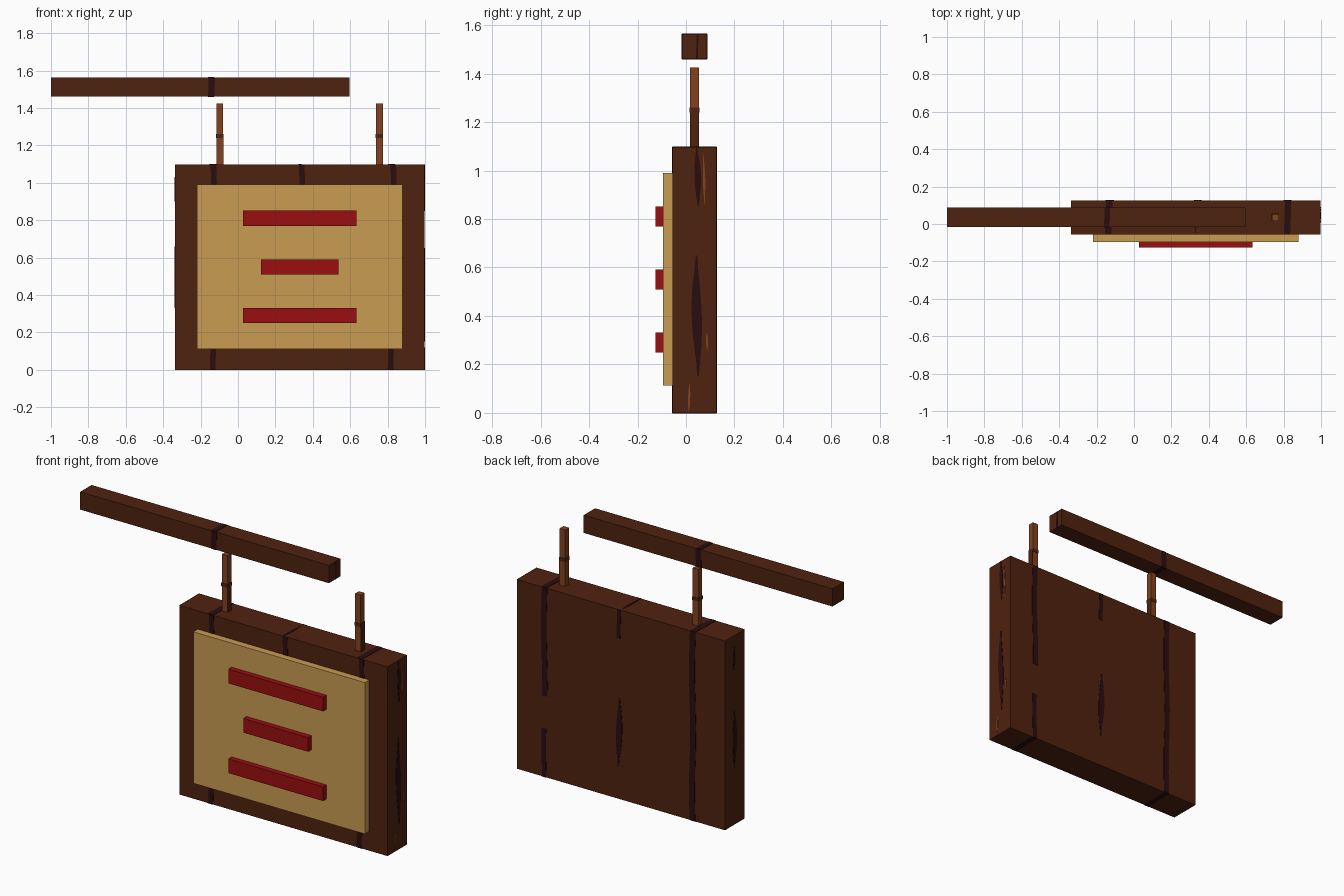
import bpy, bmesh, math
from mathutils import Vector

if "Cube" in bpy.data.objects:
    bpy.data.objects.remove(bpy.data.objects["Cube"])


def material(name, rgb):
    m = bpy.data.materials.new(name)
    m.diffuse_color = (*rgb, 1)
    m.use_nodes = True
    m.node_tree.nodes["Principled BSDF"].inputs["Base Color"].default_value = m.diffuse_color
    return m


BROWN = material("dark brown wood", (0.078, 0.016, 0.0048))
GRAIN = material("wood grain", (0.022, 0.004, 0.005))
TAN = material("tan panel", (0.578, 0.333, 0.084))
RED = material("red paint", (0.328, 0.0044, 0.0052))
COPPER = material("copper brown wood", (0.223, 0.054, 0.0144))


def finish(name, bm, mat):
    bmesh.ops.recalc_face_normals(bm, faces=bm.faces[:])
    me = bpy.data.meshes.new(name)
    bm.to_mesh(me)
    bm.free()
    me.materials.append(mat)
    ob = bpy.data.objects.new(name, me)
    bpy.context.collection.objects.link(ob)
    return ob


def box(name, x, y, z, mat):
    bm = bmesh.new()
    bmesh.ops.create_cube(bm, size=1)
    for v in bm.verts:
        v.co = Vector([(r[0] + r[1]) / 2 + c * (r[1] - r[0])
                       for c, r in zip(v.co, (x, y, z))])
    return finish(name, bm, mat)


T = 0.002  # grain plate thickness


def streak(name, normal, level, along, span, centre, width, taper=False, mat=GRAIN):
    """Thin wavy strip lying on the plane normal=level, running along an axis."""
    n_ax, a_ax = "xyz".index(normal[1]), "xyz".index(along)
    w_ax = 3 - n_ax - a_ax
    out = 1 if normal[0] == "+" else -1
    steps = 8 if span[1] - span[0] > 0.2 else 3

    def point(t, side):
        a = span[0] + t * (span[1] - span[0])
        w = width / 2 * (max(0.15, math.sin(math.pi * t)) if taper else 1)
        p = Vector((0, 0, 0))
        p[n_ax], p[a_ax] = level, a
        p[w_ax] = centre + 0.004 * math.sin(9 * a) + side * w
        return p

    bm = bmesh.new()
    ts = [i / steps for i in range(steps + 1)]
    ring = [point(t, -1) for t in ts] + [point(t, 1) for t in reversed(ts)]
    face = bm.faces.new([bm.verts.new(p) for p in ring])
    move = Vector((0, 0, 0))
    move[n_ax] = out * T
    ext = bmesh.ops.extrude_face_region(bm, geom=[face], use_keep_orig=True)
    bmesh.ops.translate(bm, vec=move, verts=[g for g in ext["geom"]
                                             if isinstance(g, bmesh.types.BMVert)])
    return finish(name, bm, mat)


# Board, face panel and raised bars
X0, X1, Y0, Y1, H = -0.338, 0.998, -0.055, 0.125, 1.097
box("sign_board", (X0, X1), (Y0, Y1), (0, H), BROWN)
box("face_panel", (-0.22, 0.88), (-0.095, Y0), (0.112, 0.99), TAN)
for z, half in ((0.29, 0.304), (0.55, 0.208), (0.81, 0.304)):
    box("raised_bar", (0.33 - half, 0.33 + half), (-0.126, -0.095),
        (z - 0.041, z + 0.041), RED)

# Hanging posts with a dark band, and dark lower right faces
for x in (-0.098, 0.756):
    r = 0.018
    box("hanging_post", (x - r, x + r), (0.017, 0.053), (H, 1.425), COPPER)
    box("post_band", (x - r - T, x + r + T), (0.017 - T, 0.053 + T), (1.24, 1.26), BROWN)
    box("post_dark_side", (x + r, x + r + T), (0.017, 0.053), (H, 1.24), BROWN)

# Overhead beam with a grain streak running round it
box("overhead_beam", (-1, 0.595), (-0.017, 0.087), (1.46, 1.563), BROWN)
for normal, level in (("-y", -0.017), ("+y", 0.087)):
    streak("beam_grain", normal, level, "z", (1.46, 1.563), -0.145, 0.034)
for normal, level in (("-z", 1.46), ("+z", 1.563)):
    streak("beam_grain", normal, level, "y", (-0.017, 0.087), -0.145, 0.03)
streak("beam_end_grain", "+x", 0.595, "z", (1.46, 1.56), 0.043, 0.008)

# Grain on the board front, above and below the panel
for x, span in ((-0.13, (0.99, H)), (0.342, (0.99, H)), (0.832, (0.99, H)),
                (-0.136, (0, 0.112)), (0.815, (0, 0.112))):
    streak("front_grain", "-y", Y0, "z", span, x, 0.03)

# Grain on the board back
for x, span, w, taper in ((-0.13, (0, H), 0.036, False),
                          (0.82, (0.47, H), 0.034, False),
                          (0.82, (0, 0.28), 0.028, False),
                          (0.342, (0.93, H), 0.024, False),
                          (0.342, (0.19, 0.585), 0.04, True)):
    streak("back_grain", "+y", Y1, "z", span, x, w, taper)

# Grain on top and underside
for x in (-0.136, 0.82):
    streak("top_grain", "+z", H, "y", (Y0, Y1), x, 0.034)
    streak("bottom_grain", "-z", 0, "y", (Y0, Y1), x, 0.03)
streak("top_grain_fine", "+z", H, "y", (-0.05, 0.1), 0.33, 0.016, True)

# Grain on the two narrow sides
for span, w in (((0.85, H), 0.028), ((0.15, 0.65), 0.042)):
    streak("right_grain", "+x", X1, "z", span, 0.046, w, True)
for span, w in (((0.9, 1.03), 0.025), ((0.33, 0.66), 0.036)):
    streak("left_grain", "-x", X0, "z", span, 0.04, w, True)

# Small copper slivers on the right side
for y, span in ((0.072, (0.86, 1.07)), (0.011, (0, 0.12)), (0.085, (0.26, 0.33))):
    streak("right_sliver", "+x", X1, "z", span, y, 0.01, True, COPPER)
